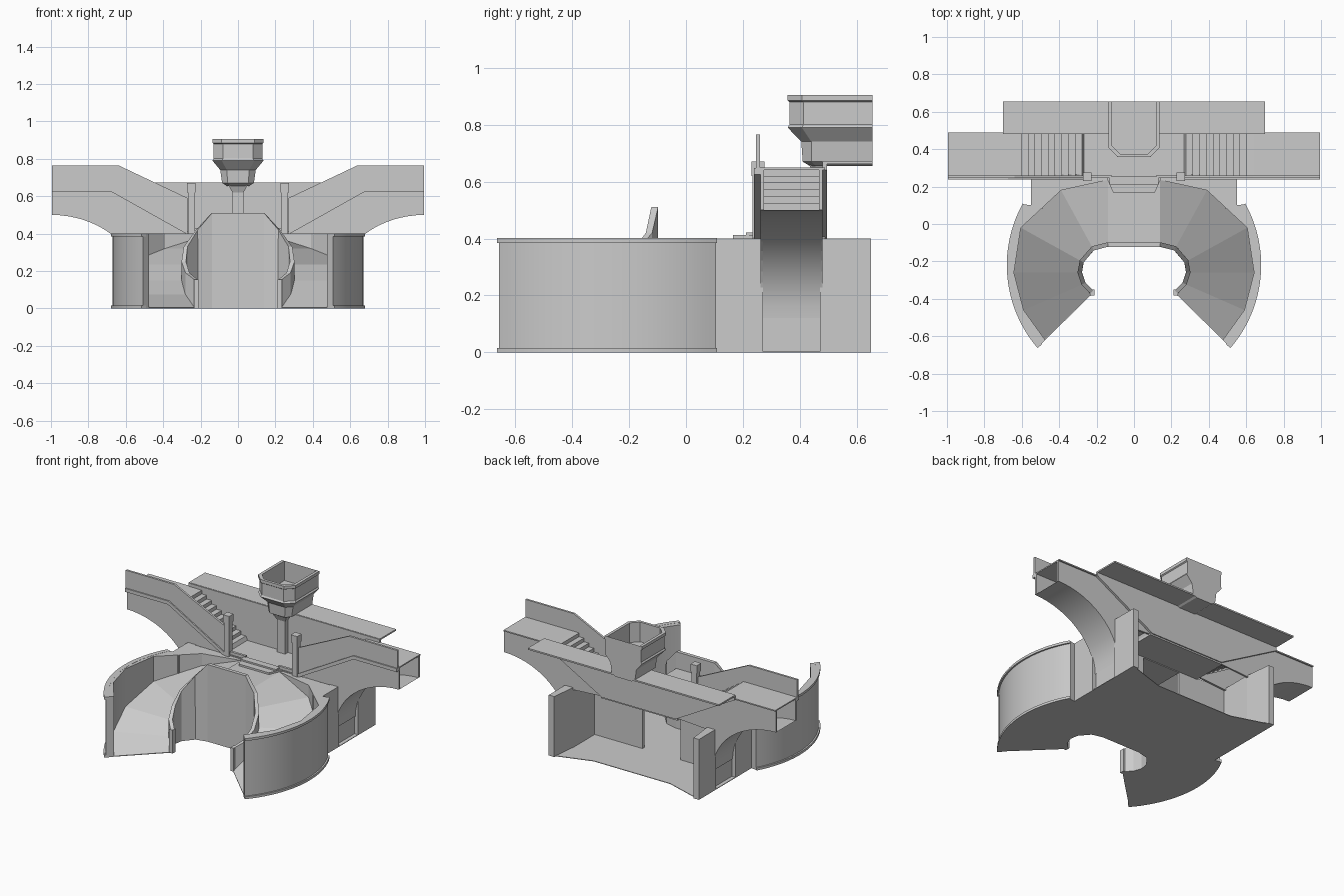
import bpy, bmesh, math

if "Cube" in bpy.data.objects:
    bpy.data.objects.remove(bpy.data.objects["Cube"])

def make(name, verts, faces, mirror=False, thick=0, smooth=False):
    me = bpy.data.meshes.new(name)
    me.from_pydata(verts, [], faces)
    bm = bmesh.new()
    bm.from_mesh(me)
    bmesh.ops.recalc_face_normals(bm, faces=bm.faces)
    bm.to_mesh(me)
    bm.free()
    ob = bpy.data.objects.new(name, me)
    bpy.context.collection.objects.link(ob)
    if thick:
        s = ob.modifiers.new("Thickness", 'SOLIDIFY')
        s.thickness = thick
        s.offset = 0
    if mirror:
        ob.modifiers.new("Mirror", 'MIRROR').use_clip = False
    if smooth:
        bpy.ops.object.select_all(action='DESELECT')
        ob.select_set(True)
        bpy.context.view_layer.objects.active = ob
        bpy.ops.object.shade_smooth_by_angle(angle=math.radians(30))
    return ob

def prism(name, pts, a, b, axis='z', **kw):
    """Extrude a 2D outline: (x, y) along z, or (x, z) along y."""
    put = (lambda p, t: (p[0], p[1], t)) if axis == 'z' else (lambda p, t: (p[0], t, p[1]))
    n = len(pts)
    verts = [put(p, a) for p in pts] + [put(p, b) for p in pts]
    faces = [list(range(n)), list(range(2 * n - 1, n - 1, -1))]
    faces += [[i, (i + 1) % n, n + (i + 1) % n, n + i] for i in range(n)]
    return make(name, verts, faces, **kw)

def loft(name, rows, cap=False, close=False, **kw):
    """Bridge rows holding equal numbers of points."""
    n = len(rows[0])
    verts = [p for r in rows for p in r]
    faces = [[k*n + i, k*n + (i+1) % n, (k+1)*n + (i+1) % n, (k+1)*n + i]
             for k in range(len(rows) - 1) for i in range(n if close else n - 1)]
    if cap:
        faces += [list(range(n)), list(range(len(verts) - n, len(verts)))]
    return make(name, verts, faces, **kw)

def box(name, x0, x1, y0, y1, z0, z1, **kw):
    return prism(name, [(x0, y0), (x1, y0), (x1, y1), (x0, y1)], z0, z1, **kw)

def arc(r, n=20, a0=-40.7, a1=29):
    angs = [math.radians(a0 + (a1 - a0) * i / n) for i in range(n + 1)]
    return [(r * math.cos(a), -0.22 + r * math.sin(a)) for a in angs]

# Plan points of the curved ramp, centre to foot (right half)
outer = [(.14, .235), (.39, .18), (.605, -.02), (.642, -.26), (.59, -.46), (.475, -.62)]
inner = [(.14, -.11), (.22, -.13), (.28, -.20), (.29, -.26), (.27, -.32), (.22, -.37)]
floor = [.40, .32, .235, .15, .075, .003]
rail = [.51, .42, .33, .25, .19, .15]

# Faceted ramp and its landing
loft("ramp", [[(*o, z) for o, z in zip(outer, floor)],
              [(*i, z) for i, z in zip(inner, floor)]], mirror=True)
box("ramp_landing", -.14, .14, -.11, .255, .385, .40)

# Inner horseshoe railing, one continuous strip
left = [(-x, y, t) for (x, y), t in zip(reversed(inner), reversed(rail))]
right = [(x, y, t) for (x, y), t in zip(inner, rail)]
path = left + right
loft("inner_railing", [[(x, y, 0) for x, y, t in path], path], thick=.024)
box("inner_railing_end", .212, .236, -.382, -.35, 0, .155, mirror=True)

# Outer curved wall with rims
prism("outer_wall", arc(.67) + [(.55, .10), (.55, .255), (.14, .255)] + outer,
      0, .40, mirror=True, smooth=True)
for nm, z in (("wall_base_rim", 0), ("wall_top_rim", .385)):
    prism(nm, arc(.68) + arc(.65)[::-1], z, z + .016, mirror=True, smooth=True)

# Flat base plate with bowed rear edge
half = inner + [(.475, -.62)] + arc(.67) + [(.55, .10), (.55, .65), (.28, .565)]
prism("base_plate", half + [(-x, y) for x, y in reversed(half)], 0, .004)

# Side abutments with a recess below the bridge arm
prism("side_abutment", [(.55, .08), (.55, .27), (.525, .27), (.525, .47), (.55, .47),
                        (.55, .65), (.51, .65), (.49, .47), (.49, .08)], 0, .40, mirror=True)

# Bridge arms: curved corbel, facade panels, stepped deck
curve = [(1 - .47 * math.cos(t), .12 + .38 * math.sin(t))
         for t in [math.pi / 2 * i / 14 for i in range(15)]]
curve[-1] = (.995, .50)
loft("corbel_soffit", [[(x, .27, z) for x, z in curve], [(x, .475, z) for x, z in curve]],
     mirror=True, smooth=True)
facade = curve + [(.995, .64), (.68, .64), (.27, .40), (.50, .385), (.52, .12)]
prism("front_facade", facade, .262, .274, 'y', mirror=True)
prism("rear_facade", facade, .468, .48, 'y', mirror=True)

steps = [(.27, .405)]
n = 10
for i in range(n):
    x, z = .28 + .36 * i / n, .405 + .24 * (i + 1) / n
    steps += [(x, z), (x + .036, z)]
steps.append((.995, .645))
loft("stairs", [[(x, .255, z) for x, z in steps], [(x, .488, z) for x, z in steps]],
     mirror=True, thick=.008)
box("centre_deck", -.28, .28, .25, .488, .39, .405)

# Front parapet, its ledge and posts
prism("front_parapet", [(.27, .405), (.68, .645), (.995, .645), (.995, .765), (.64, .765),
                        (.27, .59)], .246, .26, 'y', mirror=True)
prism("parapet_ledge", [(.27, .395), (.68, .625), (.995, .625), (.995, .648), (.675, .648),
                        (.27, .42)], .238, .268, 'y', mirror=True)
box("post", .23, .268, .234, .272, .39, .655, mirror=True)
box("post_cap", .226, .272, .230, .276, .62, .67, mirror=True)
box("gate_bar", .12, .24, .247, .263, .41, .43, mirror=True)

# Threshold between ramp and bridge
loft("threshold", [[(-.15, .255, z), (-.11, .165, z), (.11, .165, z), (.15, .255, z)]
                   for z in (.398, .412)], cap=True, close=True)
box("threshold_sill", -.13, .13, .21, .255, .40, .422)

# Rear wall and upper walkway
prism("rear_wall", [(-.27, .40), (.27, .40), (.70, .64), (.70, .67), (-.70, .67), (-.70, .64)],
      .48, .495, 'y')
box("upper_walkway", -.70, .70, .485, .655, .662, .672)

# Raised balcony: rings of (half width, front y, chamfer, z)
def ring(w, y, c, z):
    h = [(w - c, y, z), (w, y + c, z), (w, .655, z)]
    return [(-x, yy, zz) for x, yy, zz in reversed(h)] + h

loft("balcony", [ring(*r) for r in (
    (.118, .375, .045, .775), (.118, .375, .045, .905), (.137, .357, .05, .905),
    (.137, .357, .05, .885), (.130, .363, .05, .88), (.130, .363, .05, .80),
    (.137, .357, .05, .79), (.095, .405, .035, .74), (.085, .41, .03, .67),
    (.06, .435, .02, .655))], cap=True, close=True)

# Balcony column with flared head
def sq(w, d, z):
    return [(-w, .48 - d, z), (w, .48 - d, z), (w, .485, z), (-w, .485, z)]

loft("balcony_column", [sq(.03, .03, .40), sq(.03, .03, .62), sq(.055, .05, .665)],
     cap=True, close=True)
